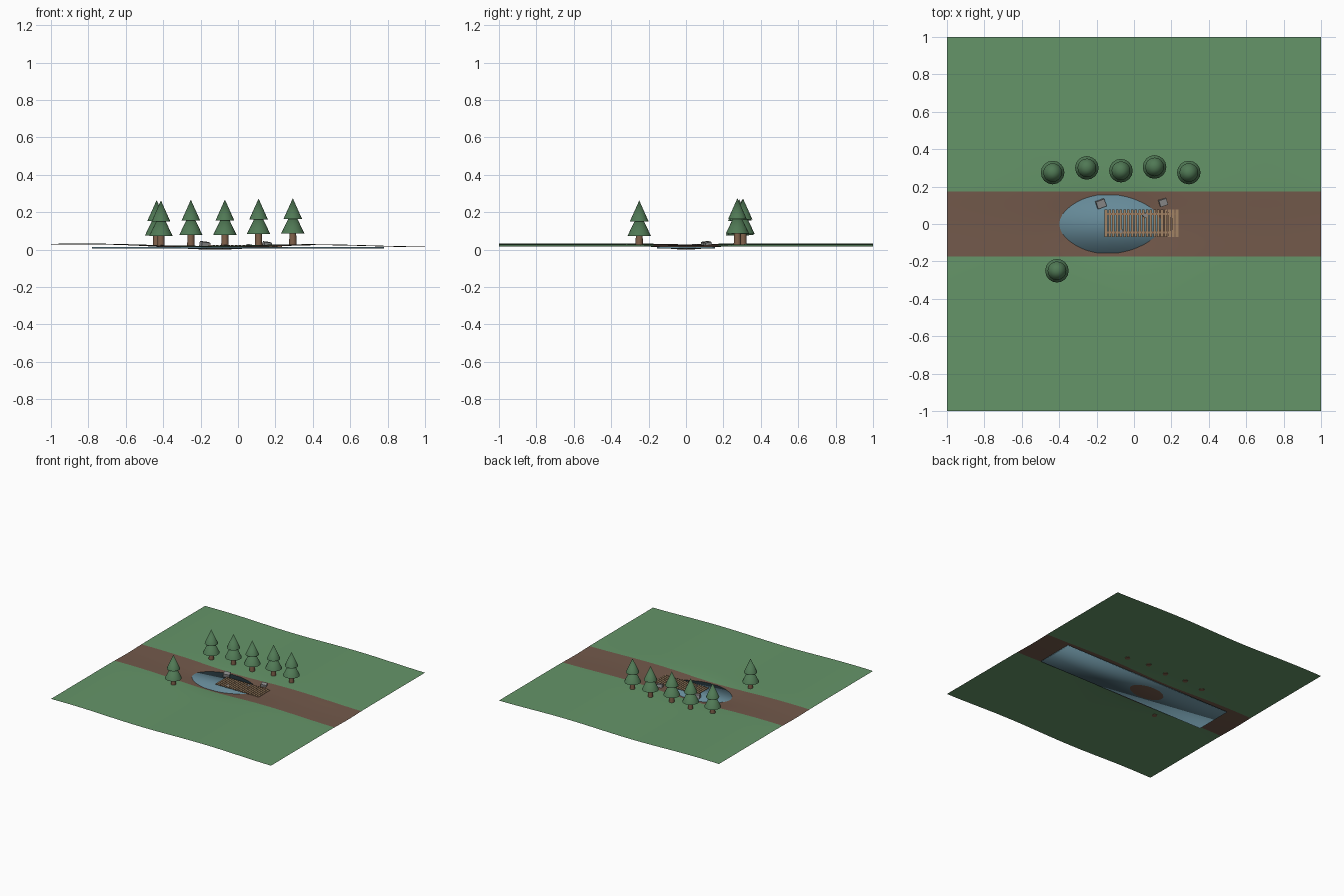
import bpy, bmesh, math
from math import exp, cos

if "Cube" in bpy.data.objects:
    bpy.data.objects.remove(bpy.data.objects["Cube"])


def mat(name, r, g, b):
    m = bpy.data.materials.new(name)
    m.diffuse_color = (r, g, b, 1)
    m.use_nodes = True
    m.node_tree.nodes["Principled BSDF"].inputs["Base Color"].default_value = m.diffuse_color
    return m


GRASS = mat("grass", 0.13, 0.30, 0.14)
EARTH = mat("earth", 0.17, 0.10, 0.07)
WATER = mat("water", 0.13, 0.25, 0.31)
LEAF = mat("needles", 0.08, 0.19, 0.09)
BARK = mat("bark", 0.22, 0.12, 0.07)
WOOD = mat("plank_wood", 0.36, 0.23, 0.13)
STONE = mat("stone", 0.28, 0.28, 0.28)


def height(x, y):
    # rolling ground, shallow channel along x, pond hollow
    z = 0.025 - 0.003 * x + 0.005 * cos(5.2 * (x - 0.4))
    z -= 0.004 * exp(-(y / 0.15) ** 2)
    z -= 0.0167 * exp(-((x + 0.1) / 0.31) ** 2 - (y / 0.163) ** 2)
    return max(z, 0.0)


def finish(bm, name, materials, smooth=None):
    me = bpy.data.meshes.new(name)
    bm.to_mesh(me)
    bm.free()
    for m in materials:
        me.materials.append(m)
    ob = bpy.data.objects.new(name, me)
    bpy.context.collection.objects.link(ob)
    if smooth:
        me.shade_smooth()
        if smooth < 180:
            me.set_sharp_from_angle(angle=math.radians(smooth))
    return ob


def box(name, loc, size, material, rot=(0, 0, 0), smooth=None):
    bm = bmesh.new()
    bmesh.ops.create_cube(bm, size=1)
    bmesh.ops.scale(bm, vec=size, verts=bm.verts)
    ob = finish(bm, name, [material], smooth)
    ob.location = loc
    ob.rotation_euler = rot
    return ob


# ground sheet with earth strip
bm = bmesh.new()
bmesh.ops.create_grid(bm, x_segments=80, y_segments=80, size=1)
for v in bm.verts:
    v.co.z = height(v.co.x, v.co.y)
for f in bm.faces:
    f.material_index = int(abs(f.calc_center_median().y) < 0.175)
finish(bm, "ground", [GRASS, EARTH], 180)

# water slab, showing only in the hollow
box("water", (0, 0, 0.009), (1.56, 0.312, 0.008), WATER, smooth=180)

# plank deck on two bearers
for i in range(20):
    box(f"plank_{i + 1}", (-0.15 + i * 0.02, 0.004, 0.0225),
        (0.014, 0.148, 0.005), WOOD)
for i, y in enumerate((-0.045, 0.053)):
    box(f"deck_bearer_{i + 1}", (0.04, y, 0.018), (0.39, 0.012, 0.006), BARK)

# rocks: x, y, z, size, turn
rocks = [(-0.177, 0.108, 0.027, 0.048, 0.35), (0.156, 0.115, 0.028, 0.042, 0.3),
         (0.06, 0.046, 0.022, 0.022, 0.8), (-0.068, -0.038, 0.021, 0.018, 0.2)]
for i, (x, y, z, s, a) in enumerate(rocks):
    box(f"rock_{i + 1}", (x, y, z), (s, s * 0.85, s * 0.6), STONE, (0.15, 0.12, a))


# trees: trunk and two cone tiers
def cone(bm, z0, z1, r0, r1, index):
    old = set(bm.faces)
    made = bmesh.ops.create_cone(bm, cap_ends=True, segments=16, radius1=r0,
                                 radius2=r1, depth=z1 - z0)
    bmesh.ops.translate(bm, vec=(0, 0, (z0 + z1) / 2), verts=made["verts"])
    for f in set(bm.faces) - old:
        f.material_index = index


trees = [(-0.435, 0.275, 0.265), (-0.252, 0.30, 0.267), (-0.07, 0.285, 0.268),
         (0.11, 0.305, 0.273), (0.293, 0.275, 0.275), (-0.412, -0.25, 0.263)]
for i, (x, y, top) in enumerate(trees):
    base = height(x, y)
    bm = bmesh.new()
    cone(bm, base - 0.003, base + 0.06, 0.02, 0.018, 0)
    cone(bm, top - 0.19, top - 0.06, 0.063, 0, 1)
    cone(bm, top - 0.112, top, 0.05, 0, 1)
    tree = finish(bm, f"tree_{i + 1}", [BARK, LEAF], 40)
    tree.location = (x, y, 0)
